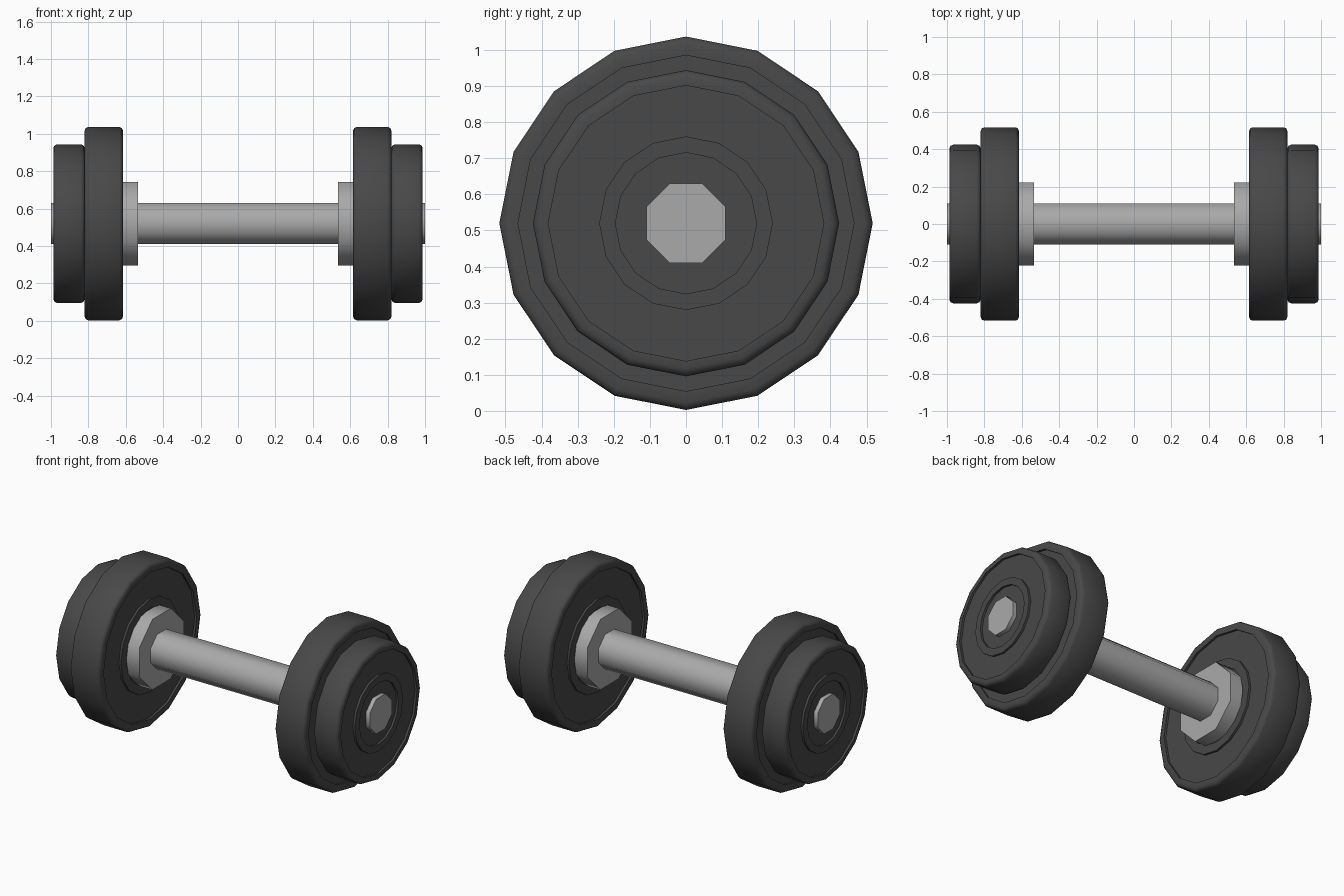
import bpy, bmesh, math

if "Cube" in bpy.data.objects:
    bpy.data.objects.remove(bpy.data.objects["Cube"])

CZ = 0.52  # height of the bar axis


def material(name, v):
    m = bpy.data.materials.new(name)
    m.diffuse_color = (v, v, v, 1)
    m.use_nodes = True
    m.node_tree.nodes["Principled BSDF"].inputs["Base Color"].default_value = m.diffuse_color
    return m


STEEL = material("light grey steel", 0.40)
RUBBER = material("dark grey rubber", 0.065)


def lathe(name, profile, sides, turn, mat):
    """Revolve (x, radius) points around the x axis; radius 0 ends get capped."""
    bm = bmesh.new()
    rings = []
    for x, r in profile:
        rings.append([bm.verts.new((x, r * math.cos(a), CZ + r * math.sin(a)))
                      for a in (2 * math.pi * i / sides + turn for i in range(sides))])
    for a, b in zip(rings, rings[1:]):
        for i in range(sides):
            j = (i + 1) % sides
            bm.faces.new((a[i], a[j], b[j], b[i]))
    bm.faces.new(rings[0])
    bm.faces.new(rings[-1])
    bmesh.ops.recalc_face_normals(bm, faces=bm.faces)
    me = bpy.data.meshes.new(name)
    bm.to_mesh(me)
    bm.free()
    me.shade_smooth()
    me.set_sharp_from_angle(angle=math.radians(50))
    me.materials.append(mat)
    ob = bpy.data.objects.new(name, me)
    bpy.context.collection.objects.link(ob)
    return ob


def plate(name, x0, x1, r, side):
    # half profile: hub lip, recessed web, rounded rim
    c, w, d, b = (x0 + x1) / 2, (x1 - x0) / 2, 0.014, 0.02
    half = [(w - d, 0.10), (w - d, 0.461 * r), (w, 0.461 * r), (w, 0.567 * r),
            (w - d, 0.567 * r), (w - d, 0.90 * r), (w, 0.90 * r),
            (w, r - b), (w - 0.3 * b, r - 0.3 * b), (w - b, r)]
    prof = [(-h, q) for h, q in half] + [(h, q) for h, q in reversed(half)]
    lathe(name, [(side * (c + h), q) for h, q in prof], 16, 0, RUBBER)


# octagonal bar through everything
OCT = math.pi / 8
lathe("bar", [(-1, 0.119), (1, 0.119)], 8, OCT, STEEL)

# collar and two plates on each end
for side, label in ((-1, "left"), (1, "right")):
    lathe(label + "_collar", [(side * 0.535, 0.241), (side * 0.625, 0.241)], 8, OCT, STEEL)
    plate(label + "_large_plate", 0.615, 0.82, 0.517, side)
    plate(label + "_small_plate", 0.82, 0.987, 0.424, side)
